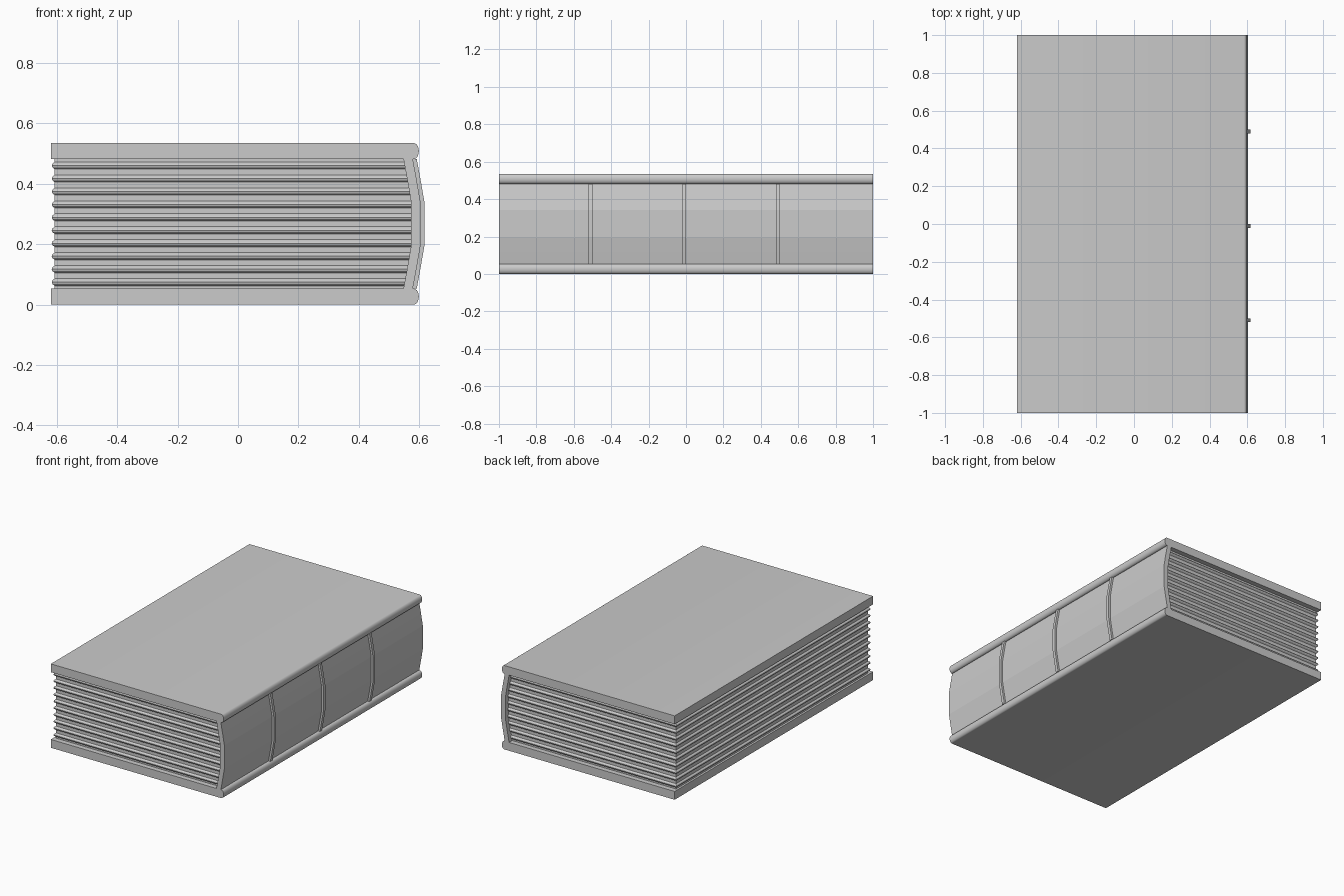
import bpy, bmesh, math

if "Cube" in bpy.data.objects:
    bpy.data.objects.remove(bpy.data.objects["Cube"])

def finish(name, bm):
    bmesh.ops.recalc_face_normals(bm, faces=bm.faces)
    me = bpy.data.meshes.new(name)
    bm.to_mesh(me)
    bm.free()
    ob = bpy.data.objects.new(name, me)
    bpy.context.collection.objects.link(ob)
    return ob

def loft(name, rings):
    """Closed solid through equally sized rings of points."""
    bm = bmesh.new()
    vs = [[bm.verts.new(p) for p in r] for r in rings]
    n = len(vs[0])
    for a, b in zip(vs, vs[1:]):
        for i in range(n):
            j = (i + 1) % n
            bm.faces.new((a[i], a[j], b[j], b[i]))
    bm.faces.new(vs[0])
    bm.faces.new(vs[-1])
    return finish(name, bm)

def prism(name, profile, y0, y1):
    return loft(name, [[(x, y, z) for x, z in profile] for y in (y0, y1)])

H, T = 0.535, 0.053
MID = H / 2

# covers: boards with a rounded edge on the spine side
def cover(name, z0):
    prof = [(-0.62, z0 + T), (-0.62, z0)]
    for i in range(11):
        a = -math.pi / 2 + math.pi * i / 10
        prof.append((0.582 + 0.017 * math.cos(a), z0 + T / 2 + T / 2 * math.sin(a)))
    prism(name, prof, -1, 1)

cover("bottom_cover", 0)
cover("top_cover", H - T)

# spine: bowed strip between the covers
BOW = [(0.0, -0.2145), (0.012, -0.15), (0.025, -0.075),
       (0.025, 0.075), (0.012, 0.15), (0.0, 0.2145)]

def bowed(name, inner, outer, y0, y1):
    prof = [(outer + x, MID + z) for x, z in BOW]
    prof += [(inner + x, MID + z) for x, z in reversed(BOW)]
    prism(name, prof, y0, y1)

bowed("spine", 0.548, 0.579, -1, 1)

# raised bands across the spine
for i, y in enumerate((-0.51, -0.01, 0.49)):
    bowed(f"spine_band_{i + 1}", 0.57, 0.592, y - 0.01, y + 0.01)

# pages: one block with ridges all round
RIDGES = 10
step = (H - 2 * T) / RIDGES
rings = []
for i in range(RIDGES):
    z = T + i * step
    for f, d in ((0.0, 0.010), (0.22, 0.010), (0.36, 0.002),
                 (0.5, 0.0), (0.64, 0.002), (0.78, 0.010)):
        x, y = -0.617 + d, 0.978 - d
        rings.append([(x, -y, z + f * step), (0.575, -y, z + f * step),
                      (0.575, y, z + f * step), (x, y, z + f * step)])
rings.append([(x, y, H - T) for x, y in
              ((-0.607, -0.968), (0.575, -0.968), (0.575, 0.968), (-0.607, 0.968))])
loft("pages", rings)

# smooth the rounded parts, keep the edges sharp
for ob in bpy.context.collection.objects:
    ob.select_set(ob.name.endswith("cover"))
    if ob.name.endswith("cover"):
        bpy.context.view_layer.objects.active = ob
bpy.ops.object.shade_smooth_by_angle(angle=math.radians(35))
